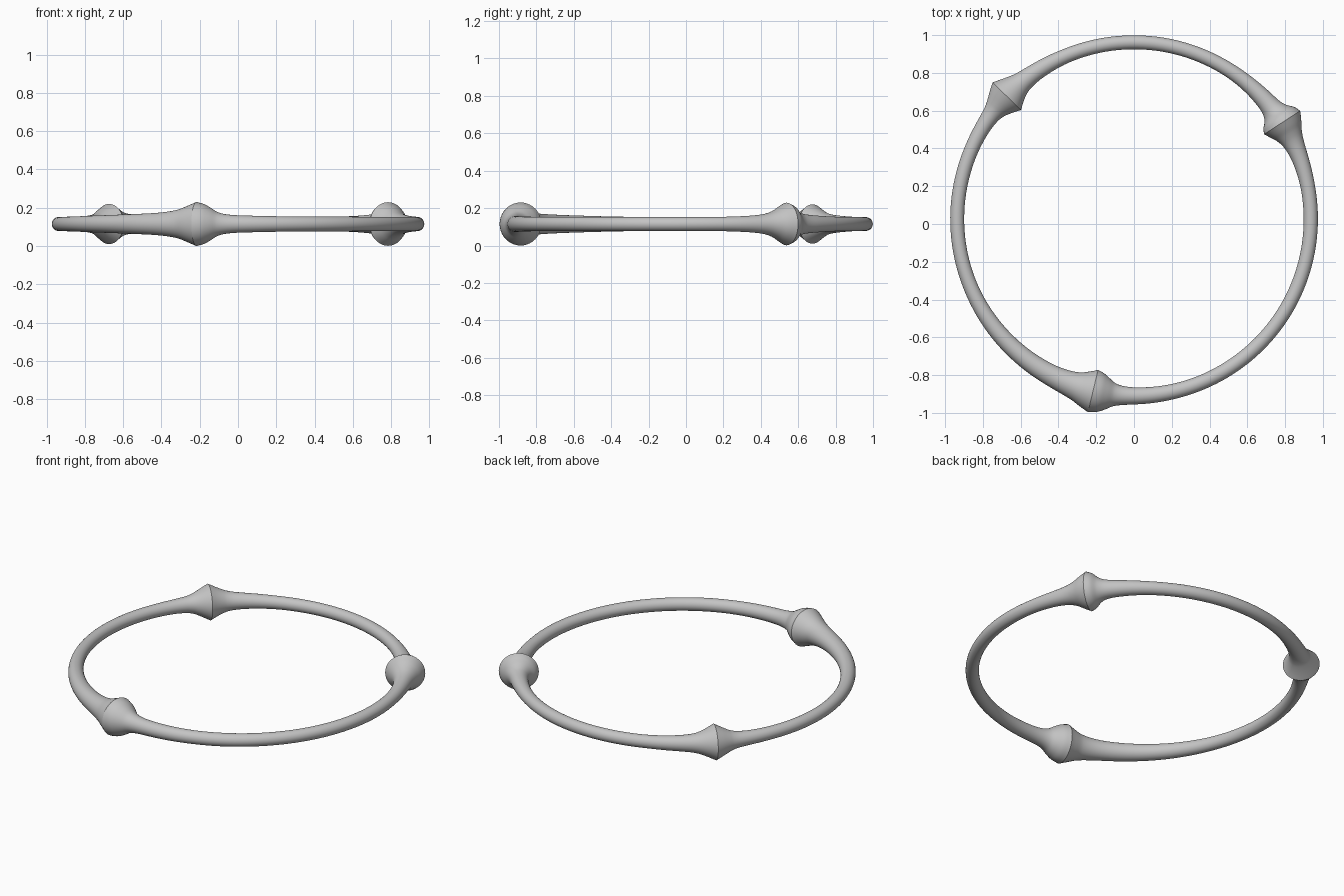
import bpy, bmesh, math

if "Cube" in bpy.data.objects:
    bpy.data.objects.remove(bpy.data.objects["Cube"])

RING_R, CY, CZ, SIDES = 0.936, 0.026, 0.115, 40

# Each knuckle: angle, then (distance along ring, tube radius) for the
# clockwise side and the counter-clockwise side of its crease
KNUCKLES = [
    (33.1,
     [(0, .114), (.035, .096), (.07, .076), (.11, .060), (.16, .050), (.24, .043), (.40, .038)],
     [(0, .114), (.03, .100), (.06, .073), (.10, .056), (.18, .047), (.32, .040), (.50, .0375)]),
    (136.0,
     [(0, .105), (.035, .087), (.07, .071), (.10, .060), (.14, .052), (.22, .045), (.42, .038)],
     [(0, .105), (.035, .087), (.07, .069), (.10, .056), (.14, .047), (.22, .041), (.40, .0375)]),
    (256.6,
     [(0, .115), (.04, .098), (.10, .075), (.20, .060), (.33, .053), (.60, .045), (.95, .038)],
     [(0, .115), (.04, .104), (.075, .085), (.115, .061), (.17, .049), (.26, .044), (.55, .039)]),
]


def smooth_profile(pts):
    """Sample a smooth curve through (distance, radius) points."""
    n = len(pts)
    slopes = []
    for i in range(n):
        a, b = pts[max(i - 1, 0)], pts[min(i + 1, n - 1)]
        slopes.append((b[1] - a[1]) / (b[0] - a[0]))
    out = []
    for i in range(n - 1):
        (s0, r0), (s1, r1) = pts[i], pts[i + 1]
        h = s1 - s0
        steps = max(4, math.ceil(h / 0.035))
        for k in range(steps):
            t = k / steps
            r = ((2*t**3 - 3*t**2 + 1) * r0 + (t**3 - 2*t**2 + t) * h * slopes[i]
                 + (3*t**2 - 2*t**3) * r1 + (t**3 - t**2) * h * slopes[i + 1])
            out.append((s0 + t * h, r))
    return out


# Stations (angle, radius) around the whole ring
stations = []
for i, (ang, _, ccw) in enumerate(KNUCKLES):
    nxt, cw, _ = KNUCKLES[(i + 1) % 3]
    span = math.radians((nxt - ang) % 360) * RING_R
    pts = ccw + [(span - s, r) for s, r in reversed(cw)]
    stations += [(math.radians(ang) + s / RING_R, r) for s, r in smooth_profile(pts)]

# Sweep circular sections around the ring
bm = bmesh.new()
loops = []
for a, r in stations:
    loop = []
    for j in range(SIDES):
        t = 2 * math.pi * j / SIDES
        d = RING_R + r * math.cos(t)
        loop.append(bm.verts.new((d * math.cos(a), CY + d * math.sin(a), CZ + r * math.sin(t))))
    loops.append(loop)
for i, a in enumerate(loops):
    b = loops[(i + 1) % len(loops)]
    for j in range(SIDES):
        k = (j + 1) % SIDES
        bm.faces.new((a[j], b[j], b[k], a[k]))
bmesh.ops.recalc_face_normals(bm, faces=bm.faces)
mesh = bpy.data.meshes.new("knuckled_ring")
bm.to_mesh(mesh)
bm.free()

# Plain grey finish, creases kept sharp
grey = bpy.data.materials.new("grey")
grey.diffuse_color = (0.55, 0.55, 0.55, 1)
grey.use_nodes = True
grey.node_tree.nodes["Principled BSDF"].inputs["Base Color"].default_value = grey.diffuse_color
mesh.materials.append(grey)
ring = bpy.data.objects.new("knuckled_ring", mesh)
bpy.context.collection.objects.link(ring)
bpy.context.view_layer.objects.active = ring
ring.select_set(True)
bpy.ops.object.shade_smooth_by_angle(angle=math.radians(30))
